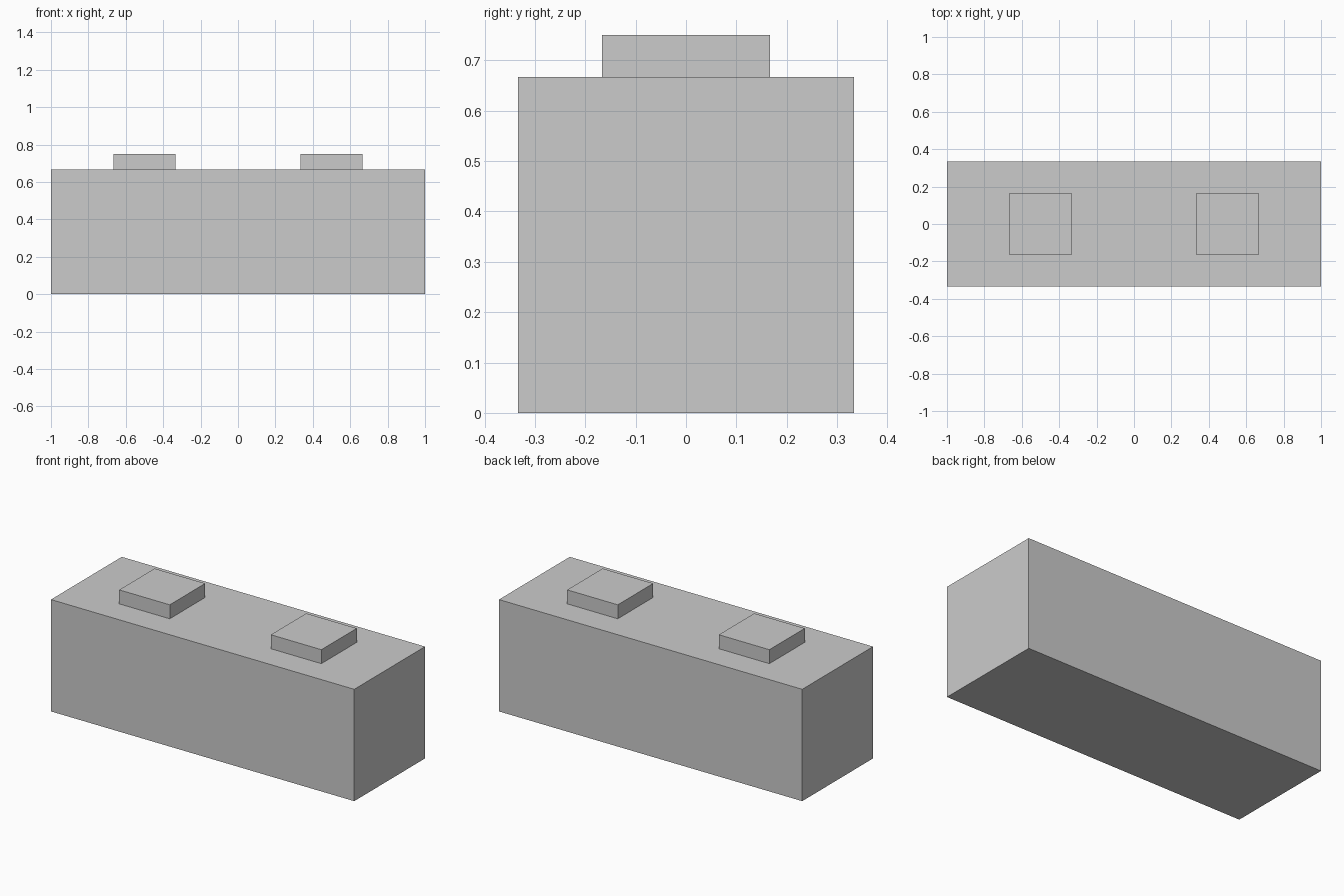
import bpy

if "Cube" in bpy.data.objects:
    bpy.data.objects.remove(bpy.data.objects["Cube"])


def box(name, size, base):
    """Box with its bottom face centred on base."""
    x, y, z = base
    bpy.ops.mesh.primitive_cube_add(size=1, location=(x, y, z + size[2] / 2))
    ob = bpy.context.object
    ob.name = name
    ob.scale = size
    bpy.ops.object.transform_apply(location=False, rotation=False, scale=True)
    return ob


HEIGHT = 2 / 3

# Main block
box("block_body", (2, 2 / 3, HEIGHT), (0, 0, 0))

# Two square studs on top
for side, x in (("left", -0.5), ("right", 0.5)):
    box(side + "_stud", (1 / 3, 1 / 3, 1 / 12), (x, 0, HEIGHT))
